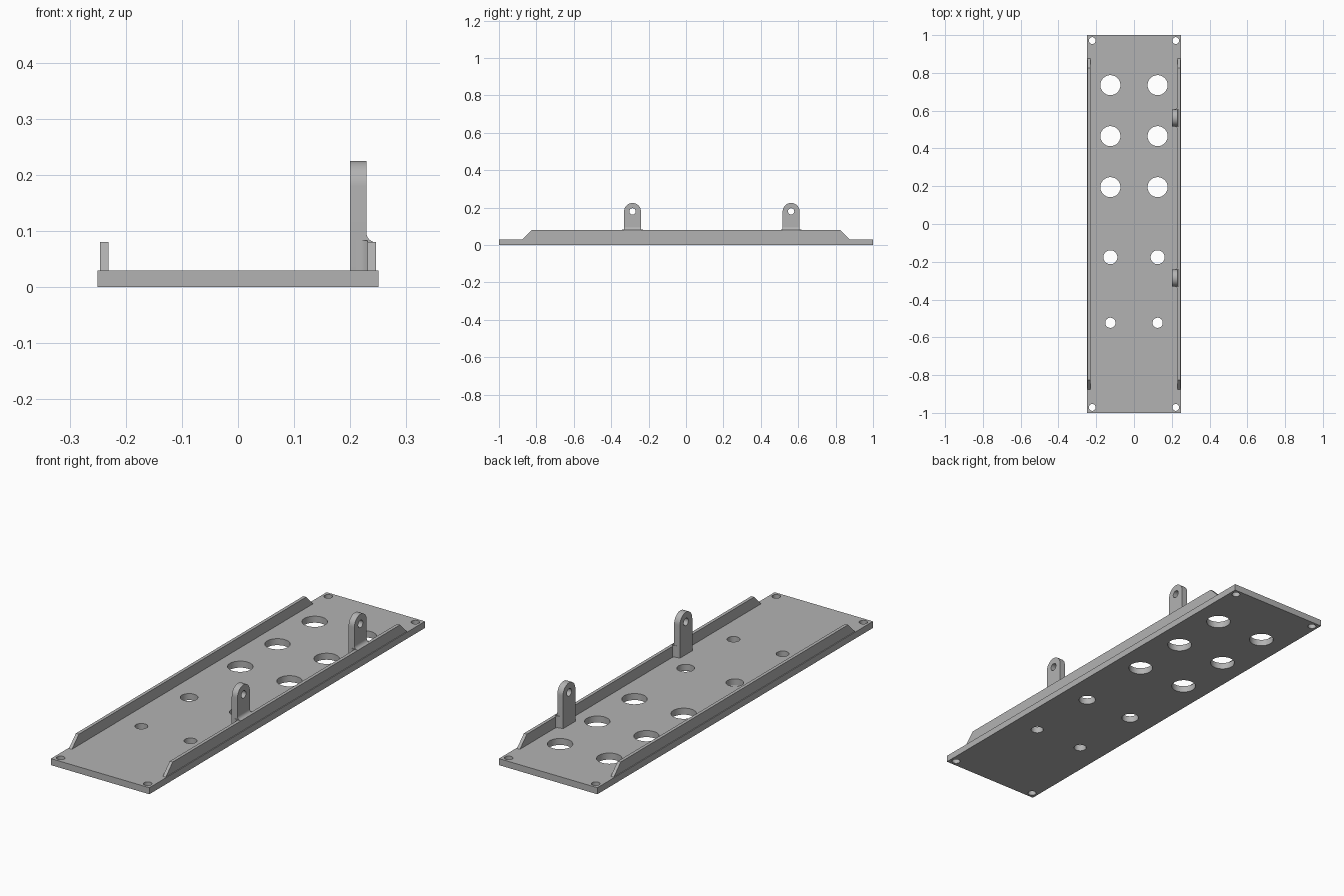
import bpy, math
from mathutils import Matrix

if "Cube" in bpy.data.objects:
    bpy.data.objects.remove(bpy.data.objects["Cube"])

steel = bpy.data.materials.new("light grey")
steel.diffuse_color = (0.45, 0.45, 0.45, 1)
steel.use_nodes = True
steel.node_tree.nodes["Principled BSDF"].inputs["Base Color"].default_value = steel.diffuse_color

# Axes onto which a flat profile (u, v) and its extrusion direction are mapped
FLAT = Matrix.Identity(4)                                                # u=x v=y, along z
ALONG_X = Matrix(((0, 0, 1, 0), (1, 0, 0, 0), (0, 1, 0, 0), (0, 0, 0, 1)))  # u=y v=z
ALONG_Y = Matrix.Rotation(math.pi / 2, 4, 'X')                           # u=x v=z


def arc(cx, cy, r, a0, a1, n):
    return [(cx + r * math.cos(math.radians(a0 + (a1 - a0) * i / n)),
             cy + r * math.sin(math.radians(a0 + (a1 - a0) * i / n))) for i in range(n + 1)]


def circle(cx, cy, r, n=40):
    return arc(cx, cy, r, 0, 360, n)[:-1]


def extrude(name, loops, thickness, axes, centre):
    """Solid from an outline plus hole loops, extruded evenly about its centre."""
    curve = bpy.data.curves.new(name, 'CURVE')
    curve.dimensions = '2D'
    curve.fill_mode = 'BOTH'
    curve.extrude = thickness / 2
    for pts in loops:
        s = curve.splines.new('POLY')
        s.points.add(len(pts) - 1)
        for p, (u, v) in zip(s.points, pts):
            p.co = (u, v, 0, 1)
        s.use_cyclic_u = True
    ob = bpy.data.objects.new(name, curve)
    bpy.context.collection.objects.link(ob)
    ob.matrix_world = Matrix.Translation(centre) @ axes
    bpy.ops.object.select_all(action='DESELECT')
    bpy.context.view_layer.objects.active = ob
    ob.select_set(True)
    bpy.ops.object.convert(target='MESH')
    ob = bpy.context.object
    # Weld caps to walls
    bpy.ops.object.mode_set(mode='EDIT')
    bpy.ops.mesh.select_all(action='SELECT')
    bpy.ops.mesh.remove_doubles(threshold=0.00005)
    bpy.ops.mesh.normals_make_consistent(inside=False)
    bpy.ops.object.mode_set(mode='OBJECT')
    ob.data.materials.clear()
    ob.data.materials.append(steel)
    bpy.ops.object.shade_smooth_by_angle(angle=math.radians(30))
    return ob


# Base plate with paired holes and corner screw holes
plate = [[(-0.25, -1), (0.25, -1), (0.25, 1), (-0.25, 1)]]
for side in (-1, 1):
    for y, r in ((0.735, 0.053), (0.465, 0.053), (0.195, 0.053), (-0.176, 0.037), (-0.523, 0.027)):
        plate.append(circle(side * 0.125, y, r))
    for y in (-0.971, 0.971):
        plate.append(circle(side * 0.221, y, 0.018))
extrude("base_plate", plate, 0.03, FLAT, (0, 0, 0.015))

# Side rails with sloped ends
rail = [(-0.875, 0.03), (0.875, 0.03), (0.825, 0.08), (-0.825, 0.08)]
for side, label in ((-1, "left"), (1, "right")):
    extrude(label + "_rail", [rail], 0.015, ALONG_X, (side * 0.2385, 0, 0))

# Upright lugs with pin holes, blended into the right rail
W = 0.045
lug = [(-W, 0.03), (W, 0.03)] + arc(0, 0.18, W, 0, 180, 24)
blend = arc(0.246, 0.097, 0.017, 180, 270, 8) + [(0.229, 0.08)]
for y, label in ((-0.286, "front"), (0.562, "rear")):
    extrude(label + "_lug", [lug, circle(0, 0.18, 0.017, 24)], 0.029, ALONG_X, (0.2145, y, 0))
    extrude(label + "_lug_top_blend", [blend], 2 * W, ALONG_Y, (0, y, 0))
    for side in (-1, 1):
        flare = [(0.21, side * W), (0.218, side * (W + 0.001)), (0.225, side * (W + 0.004)),
                 (0.231, side * (W + 0.01)), (0.231, side * W)]
        extrude(label + "_lug_side_blend", [flare], 0.053, FLAT, (0, y, 0.0565))
